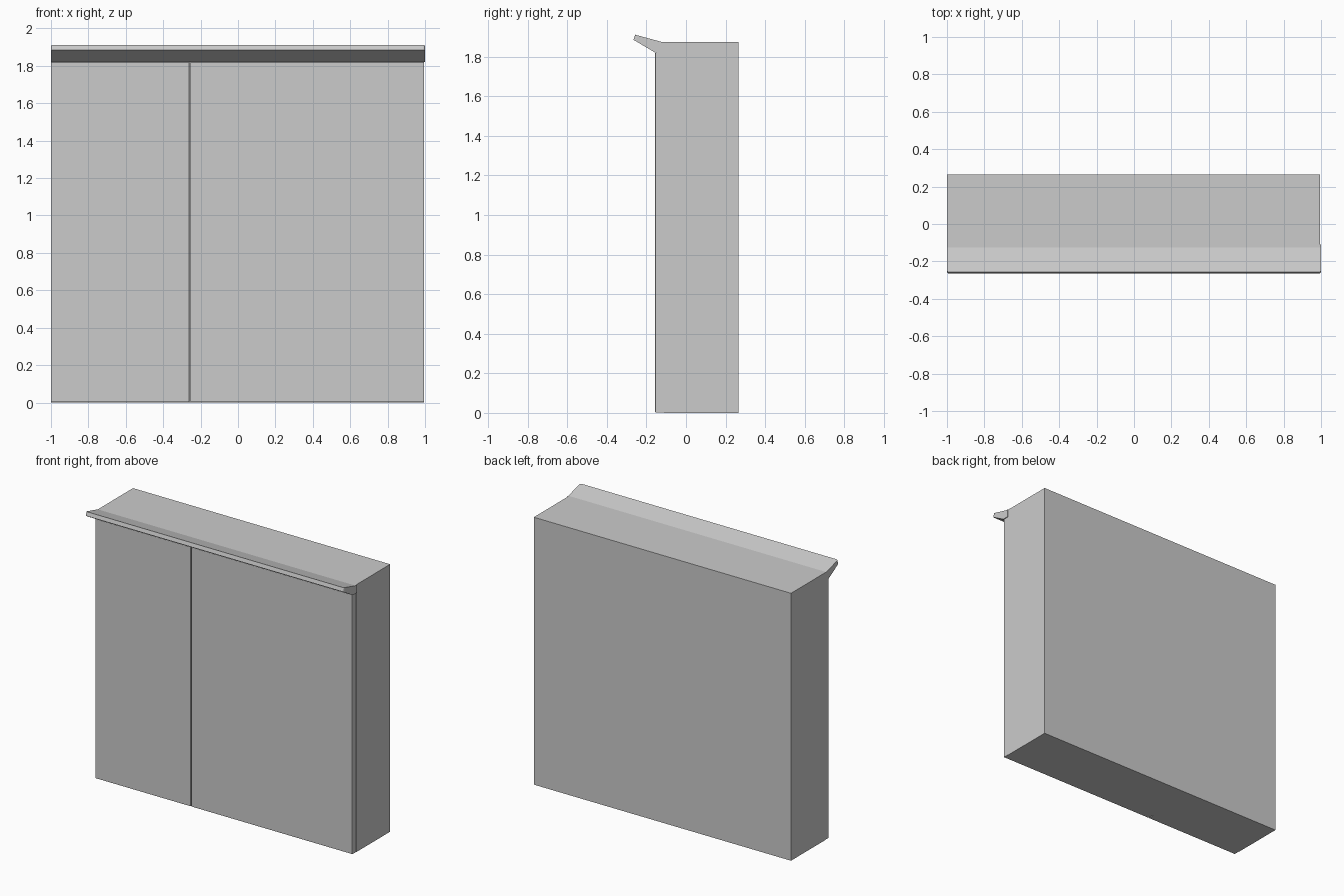
import bpy, bmesh

if "Cube" in bpy.data.objects:
    bpy.data.objects.remove(bpy.data.objects["Cube"])


def finish(name, bm):
    bmesh.ops.recalc_face_normals(bm, faces=bm.faces[:])
    mesh = bpy.data.meshes.new(name)
    bm.to_mesh(mesh)
    bm.free()
    obj = bpy.data.objects.new(name, mesh)
    bpy.context.collection.objects.link(obj)
    return obj


def extrude_profile(points, x0, x1):
    """Sweep a (y, z) profile along x."""
    bm = bmesh.new()
    face = bm.faces.new([bm.verts.new((x0, y, z)) for y, z in points])
    new = bmesh.ops.extrude_face_region(bm, geom=[face])["geom"]
    verts = [v for v in new if isinstance(v, bmesh.types.BMVert)]
    bmesh.ops.translate(bm, verts=verts, vec=(x1 - x0, 0, 0))
    return bm


def box(x0, x1, y0, y1, z0, z1):
    return extrude_profile([(y0, z0), (y1, z0), (y1, z1), (y0, z1)], x0, x1)


def bevel_where(bm, test, width, segments):
    edges = [e for e in bm.edges if all(test(v.co) for v in e.verts)]
    bmesh.ops.bevel(bm, geom=edges, offset=width, offset_type='OFFSET',
                    segments=segments, profile=0.5, affect='EDGES')


# Cabinet body
finish("cabinet_body", box(-1, 0.995, -0.11, 0.265, 0, 1.875))

# Narrow and wide front doors with softened front edges
for name, x0, x1 in (("narrow_door", -1, -0.260), ("wide_door", -0.254, 0.995)):
    bm = box(x0, x1, -0.156, -0.111, 0.002, 1.82)
    bevel_where(bm, lambda c: c.y < -0.15, 0.004, 2)
    finish(name, bm)

# Flared cornice above the doors
cornice = extrude_profile([(-0.11, 1.82), (-0.155, 1.82), (-0.265, 1.885),
                           (-0.257, 1.911), (-0.125, 1.875), (-0.11, 1.875)], -1, 1)
edges = [e for e in cornice.edges if all(v.co.y < -0.2 for v in e.verts)
         and abs(e.verts[0].co.x - e.verts[1].co.x) < 0.01]
bmesh.ops.bevel(cornice, geom=edges, offset=0.012, offset_type='OFFSET',
                segments=3, profile=0.5, affect='EDGES')
finish("cornice", cornice)
